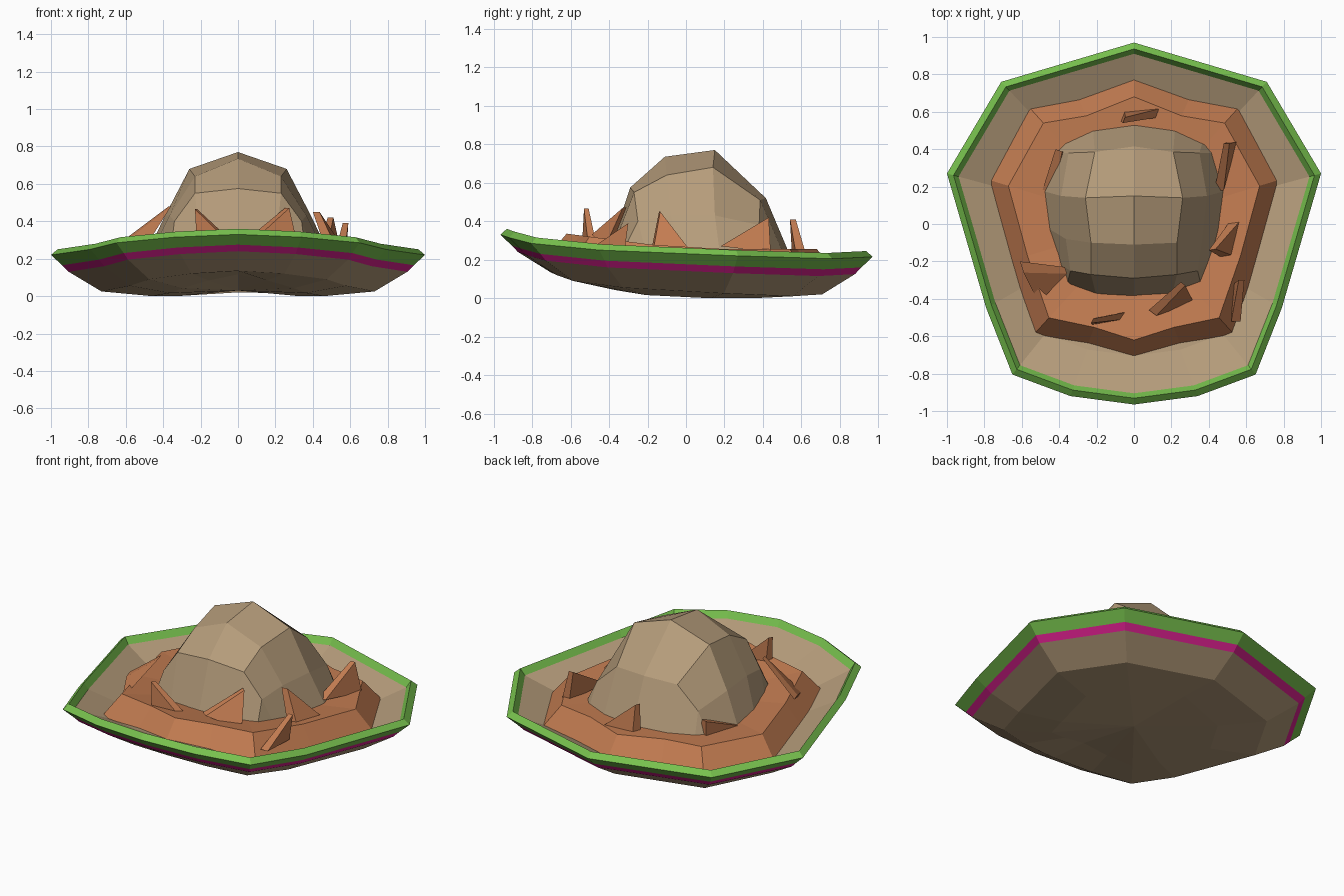
import bpy, bmesh
from mathutils import Vector

if "Cube" in bpy.data.objects:
    bpy.data.objects.remove(bpy.data.objects["Cube"])


def mat(name, rgb):
    m = bpy.data.materials.new(name)
    m.diffuse_color = (*rgb, 1)
    m.use_nodes = True
    m.node_tree.nodes["Principled BSDF"].inputs["Base Color"].default_value = m.diffuse_color
    return m


TAN = mat("tan", (.46, .33, .195))
GREEN = mat("green", (.185, .53, .075))
MAGENTA = mat("magenta", (.70, .014, .27))
RUST = mat("rust orange", (.54, .20, .082))


def make(name, verts, faces, mats, idx=None):
    me = bpy.data.meshes.new(name)
    me.from_pydata([tuple(v) for v in verts], [], faces)
    for m in mats:
        me.materials.append(m)
    if idx:
        for p, i in zip(me.polygons, idx):
            p.material_index = i
    bm = bmesh.new()
    bm.from_mesh(me)
    bmesh.ops.remove_doubles(bm, verts=bm.verts, dist=.0005)
    bmesh.ops.recalc_face_normals(bm, faces=bm.faces)
    bm.to_mesh(me)
    bm.free()
    ob = bpy.data.objects.new(name, me)
    bpy.context.collection.objects.link(ob)
    return ob


def mirror_loop(half):
    # half outline from back centre to front centre, mirrored into a loop
    return half + [(-p[0], *p[1:]) for p in half[-2:0:-1]]


def loft(name, rings, mats, strip_idx, caps):
    # joins rings of equal count, ends closed to the two cap points
    n = len(rings[0])
    verts = [v for r in rings for v in r] + list(caps)
    faces, idx = [], []
    for k in range(len(rings) - 1):
        for i in range(n):
            j = (i + 1) % n
            faces.append((k*n + i, k*n + j, (k+1)*n + j, (k+1)*n + i))
            idx.append(strip_idx[k])
    last = (len(rings) - 1) * n
    for i in range(n):
        j = (i + 1) % n
        faces += [(i, j, last + n), (last + i, last + j, last + n + 1)]
        idx += [0, 0]
    return make(name, verts, faces, mats, idx)


# Brim: shallow dish with green lip and magenta stripe
edge = mirror_loop([(0, .97, .215), (.71, .76, .205), (1, .27, .22), (.79, -.45, .25),
                    (.65, -.805, .285), (.34, -.92, .315), (0, -.965, .33)])


def ring(s, dz):
    return [(x*s, y*s, z + dz) for x, y, z in edge]


belly = [(x*.46, y*.46, max(0, z - .295) + .03*(1 - min(1, abs(x)/.7))
          + .15*max(0, -y*.46 - .1)) for x, y, z in edge]
rings = [belly, ring(.73, -.195), ring(.905, -.09), ring(.94, -.055), ring(1, 0),
         ring(.965, .03), ring(.938, -.01), ring(.73, -.095)]
loft("brim", rings, [TAN, GREEN, MAGENTA], [0, 0, 2, 1, 1, 1, 0],
     [(0, 0, .03), (0, 0, .11)])

# Spread: faceted ring lying in the dish around the dome
spread = mirror_loop([(0, .80), (.30, .68), (.57, .635), (.79, .24), (.67, -.2),
                      (.535, -.59), (.25, -.65), (0, -.73)])


def spread_ring(s, z0, slope):
    return [(x*s, y*s, z0 - slope*min(y, 0)) for x, y in spread]


loft("spread", [spread_ring(1, .11, .13), spread_ring(.85, .255, .11), spread_ring(.55, .25, .06)],
     [RUST], [0, 0], [(0, 0, .12), (0, 0, .25)])

# Dome: rows from front to back, half section each, mirrored
rows = [[(0, -.40, .24), (.2, -.39, .24), (.36, -.33, .24), (.38, -.29, .2)],
        [(0, -.29, .575), (.23, -.27, .55), (.34, -.25, .40), (.42, -.2, .2)],
        [(0, -.11, .735), (.23, -.1, .64), (.365, -.08, .43), (.48, -.01, .2)],
        [(0, .15, .77), (.26, .14, .68), (.39, .15, .43), (.50, .18, .2)],
        [(0, .415, .52), (.21, .385, .51), (.35, .38, .38), (.44, .38, .2)],
        [(0, .55, .2), (.22, .52, .2), (.37, .45, .2), (.39, .44, .2)]]
full = [[(-x, y, z) for x, y, z in r[:0:-1]] + r for r in rows]
w = len(full[0])
make("dome", [v for r in full for v in r],
     [(k*w + i, k*w + i + 1, (k+1)*w + i + 1, (k+1)*w + i)
      for k in range(len(full) - 1) for i in range(w - 1)], [TAN])


# Shards: thin pointed wedges, base start, base end, peak, thickness
def shard(n, a, b, p, t):
    a, b, p, t = map(Vector, (a, b, p, t))
    make(f"shard_{n}", [a, b, p, a + t, b + t, p + t*.6],
         [(0, 1, 2), (3, 5, 4), (0, 3, 4, 1), (1, 4, 5, 2), (2, 5, 3, 0)], [RUST])


shards = [((.13, .57, .24), (-.07, .55, .24), (-.06, .54, .41), (.02, .05, 0)),
          ((-.49, .18, .25), (-.42, .40, .25), (-.42, .40, .34), (.06, -.02, 0)),
          ((-.61, -.20, .30), (-.53, -.36, .24), (-.37, -.23, .48), (.02, -.06, 0)),
          ((-.06, -.51, .30), (-.22, -.54, .28), (-.23, -.53, .465), (.02, .04, 0)),
          ((.08, -.46, .33), (.28, -.39, .27), (.25, -.31, .47), (.04, -.03, 0)),
          ((.52, -.52, .24), (.53, -.32, .24), (.56, -.30, .39), (.05, 0, 0)),
          ((.51, .01, .25), (.47, -.18, .25), (.40, -.14, .45), (.06, .01, 0)),
          ((.43, .18, .27), (.50, .44, .24), (.48, .43, .42), (.05, 0, 0))]
for n, s in enumerate(shards, 1):
    shard(n, *s)
